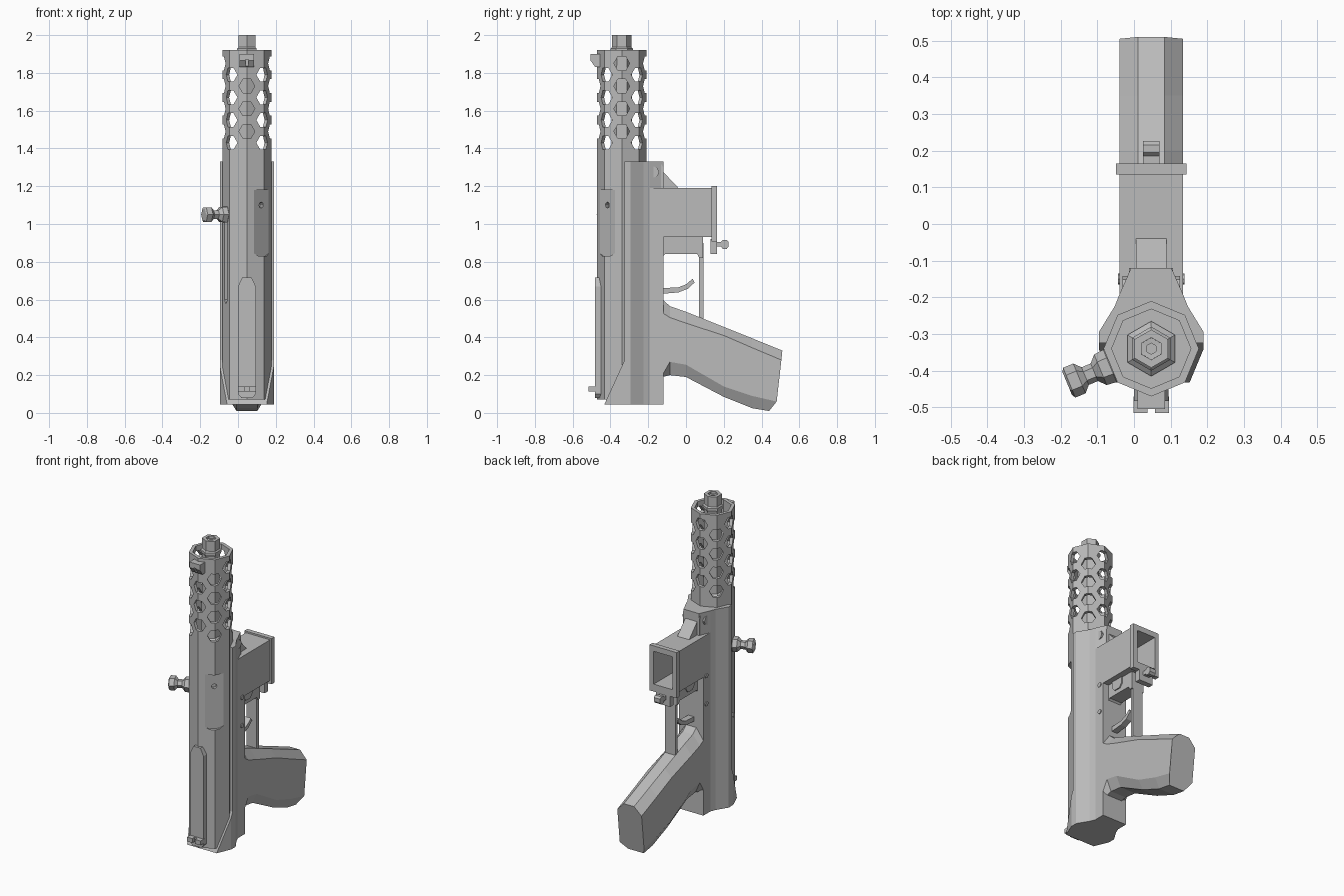
import bpy, bmesh, math
from mathutils import Vector, Matrix

cube = bpy.data.objects.get("Cube")
if cube:
    bpy.data.objects.remove(cube)

CX, CY = 0.047, -0.34          # axis of the tube
gray = bpy.data.materials.new("metal gray")
gray.use_nodes = True
gray.diffuse_color = (0.5, 0.5, 0.5, 1)
gray.node_tree.nodes["Principled BSDF"].inputs["Base Color"].default_value = (0.5, 0.5, 0.5, 1)


def finish(name, bm):
    bmesh.ops.recalc_face_normals(bm, faces=bm.faces)
    mesh = bpy.data.meshes.new(name)
    bm.to_mesh(mesh)
    bm.free()
    mesh.materials.append(gray)
    obj = bpy.data.objects.new(name, mesh)
    bpy.context.collection.objects.link(obj)
    return obj


def loft(bm, rings):
    """Skin a list of point rings and cap both ends."""
    rows = [[bm.verts.new(p) for p in ring] for ring in rings]
    n = len(rows[0])
    for a, b in zip(rows, rows[1:]):
        for i in range(n):
            j = (i + 1) % n
            bm.faces.new((a[i], a[j], b[j], b[i]))
    bm.faces.new(rows[0][::-1])
    bm.faces.new(rows[-1])


def lofted(name, rings):
    bm = bmesh.new()
    loft(bm, rings)
    return finish(name, bm)


def upright(name, pts, z0, z1):
    return lofted(name, [[(x, y, z) for x, y in pts] for z in (z0, z1)])


def sideways(name, pts, half):
    """Extrude a y-z profile across x, centred on the tube axis."""
    return lofted(name, [[(CX + s, y, z) for y, z in pts] for s in (-half, half)])


def box(name, half, y0, y1, z0, z1, dx=0):
    pts = [(CX + dx - half, y0), (CX + dx + half, y0), (CX + dx + half, y1), (CX + dx - half, y1)]
    return upright(name, pts, z0, z1)


def ngon(r, n, turn=0):
    return [(r * math.cos(turn + math.tau * i / n), r * math.sin(turn + math.tau * i / n)) for i in range(n)]


def turned(name, profile, n, turn=0):
    """Stack of regular rings on the tube axis, from (radius, z) pairs."""
    return lofted(name, [[(CX + x, CY + y, z) for x, y in ngon(r, n, turn)] for r, z in profile])


def spoke_rings(angle, z, sections, n):
    """Rings along a radial line from the axis, from (distance, radius) pairs."""
    d = Vector((math.cos(angle), math.sin(angle), 0))
    t = Vector((-d.y, d.x, 0))
    c = Vector((CX, CY, z))
    return [[c + d * dist + t * u + Vector((0, 0, v)) for u, v in ngon(r, n)] for dist, r in sections]


def cut(obj, cutter):
    mod = obj.modifiers.new("cut", "BOOLEAN")
    mod.operation = "DIFFERENCE"
    mod.solver = "EXACT"
    mod.object = cutter
    bpy.context.view_layer.objects.active = obj
    bpy.ops.object.modifier_apply(modifier=mod.name)
    bpy.data.objects.remove(cutter)


def radial_slab(name, angle, near, far, outline):
    """Radial cutter with an outline given as (sideways, z)."""
    d = Vector((math.cos(angle), math.sin(angle), 0))
    t = Vector((-d.y, d.x, 0))
    c = Vector((CX, CY, 0))
    return lofted(name, [[c + d * r + t * u + Vector((0, 0, z)) for u, z in outline] for r in (near, far)])


# Octagonal tube with a hollow, perforated upper shroud
tube = turned("octagonal_tube", [(0.13, 0.07), (0.13, 1.92)], 8)
cut(tube, turned("bore_cutter", [(0.108, 1.36), (0.108, 2.0)], 8))
bm = bmesh.new()
for k in range(8):
    for row in range(4):
        z = 1.43 + 0.12 * row + (0.06 if k % 2 == 0 else 0)
        if k == 6 and row == 3:
            continue                      # covered by the upper sight
        loft(bm, spoke_rings(k * math.pi / 4, z, [(0.085, 0.042), (0.16, 0.042)], 6))
cut(tube, finish("vent_cutter", bm))

# Side port flat, its small hole, and the handle slot
port = -math.pi / 4
cut(tube, radial_slab("port_cutter", port, 0.107, 0.2,
    [(-0.1, 1.18), (-0.1, 0.87), (-0.03, 0.83), (0.03, 0.83), (0.1, 0.87), (0.1, 1.18)]))
cut(tube, lofted("port_hole_cutter", spoke_rings(port, 1.1, [(0.085, 0.016), (0.15, 0.016)], 8)))
handle = math.radians(202.5)
cut(tube, radial_slab("slot_cutter", handle, 0.1, 0.2,
    [(-0.018, 1.07), (-0.018, 0.6), (0, 0.575), (0.018, 0.6), (0.018, 1.07)]))

# Inner barrel with stepped tip
up = math.pi / 2
barrel = turned("barrel", [(0.075, 1.35), (0.075, 1.365), (0.055, 1.38), (0.053, 1.9), (0.06, 1.915),
                           (0.06, 1.928), (0.052, 1.936), (0.052, 2.0)], 6, up)
cut(barrel, turned("muzzle_cutter", [(0.015, 1.9), (0.015, 1.985), (0.03, 1.986), (0.031, 2.05)], 6, up))

# Charging handle spool
lofted("charging_handle", spoke_rings(handle, 1.05,
    [(0.1, 0.03), (0.122, 0.048), (0.15, 0.045), (0.168, 0.026), (0.195, 0.026),
     (0.212, 0.044), (0.242, 0.044), (0.248, 0.034)], 6))

# Rear shell around the tube, with wings sweeping forward at the foot
half = [(0.101, -0.441), (0.143, -0.34), (0.143, -0.295), (0.1, -0.225), (0.086, -0.19), (0.055, -0.12)]
shell = [(CX + x, y) for x, y in half] + [(CX - x, y) for x, y in reversed(half)]
for name, top, normal in (("rear_shell", 1.33, (0, -1, 0)), ("foot_wings", 0.28, (0, -0.23, 0.105))):
    bm = bmesh.new()
    loft(bm, [[(x, y, z) for x, y in shell] for z in (0.045, top)])
    cutres = bmesh.ops.bisect_plane(bm, geom=bm.verts[:] + bm.edges[:] + bm.faces[:],
                                    plane_co=(0, -0.325, 0.28), plane_no=normal, clear_outer=True)
    edges = [e for e in cutres["geom_cut"] if isinstance(e, bmesh.types.BMEdge)]
    bmesh.ops.holes_fill(bm, edges=[e for e in edges if e.is_valid], sides=0)
    finish(name, bm)

# Frame spine, upper lug and brace
box("frame_spine", 0.086, -0.2, -0.12, 0.045, 1.19)
sideways("hinge_lug", [(-0.23, 1.18), (-0.12, 1.18), (-0.12, 1.3), (-0.14, 1.33), (-0.23, 1.33)], 0.06)
sideways("diagonal_brace", [(-0.14, 1.18), (-0.03, 1.18), (-0.12, 1.275), (-0.14, 1.275)], 0.042)
for name, y, z, r, reach in (("hinge_pin", -0.172, 1.275, 0.03, 0.078),
                             ("upper_pin", -0.15, 0.93, 0.015, 0.091),
                             ("lower_pin", -0.15, 0.75, 0.015, 0.091)):
    sideways(name, [(y + u, z + v) for u, v in ngon(r, 8)], reach)

# Hollow magazine well with a raised rim
well = box("magazine_well", 0.086, -0.13, 0.14, 0.93, 1.19)
rim = box("magazine_well_rim", 0.096, 0.135, 0.165, 0.908, 1.2)
for part in (well, rim):
    cut(part, box("well_cutter", 0.066, -0.1, 0.3, 0.955, 1.165))
box("catch_lug", 0.05, 0.13, 0.165, 0.84, 0.92)
sideways("magazine_catch", [(0.15, 0.88), (0.185, 0.88), (0.195, 0.868), (0.215, 0.868), (0.226, 0.88),
                            (0.226, 0.905), (0.215, 0.916), (0.195, 0.916), (0.185, 0.905), (0.15, 0.905)], 0.022)

# Trigger guard and trigger
sideways("guard_bridge", [(-0.13, 0.82), (-0.11, 0.84), (0.06, 0.84), (0.07, 0.82),
                          (0.09, 0.82), (0.09, 0.94), (-0.13, 0.94)], 0.045)
box("guard_post", 0.036, 0.07, 0.092, 0.46, 0.9)
sideways("guard_plate", [(-0.08, 0.935), (-0.08, 0.89), (-0.06, 0.866), (-0.015, 0.866),
                         (0.005, 0.89), (0.005, 0.935)], 0.052)
sideways("trigger", [(-0.13, 0.66), (-0.04, 0.665), (0.0, 0.68), (0.035, 0.71), (0.045, 0.69),
                     (0.01, 0.657), (-0.04, 0.638), (-0.13, 0.63)], 0.02)

# Grip: chamfered section swept along stations of four (y, z) levels
stations = [[(y, z) for z in levels] for y, levels in (
    (-0.125, (0.6, 0.53, 0.2, 0.19)), (-0.085, (0.565, 0.505, 0.27, 0.2)),
    (0.0, (0.535, 0.475, 0.255, 0.19)), (0.2, (0.455, 0.41, 0.14, 0.085)),
    (0.35, (0.395, 0.345, 0.09, 0.025)))]
stations.append([(0.51, 0.33), (0.505, 0.28), (0.48, 0.06), (0.44, 0.01)])
widths = (0.036, 0.086, 0.086, 0.055)
lofted("grip", [[(CX + w, y, z) for w, (y, z) in zip(widths, s)] +
                [(CX - w, y, z) for w, (y, z) in reversed(list(zip(widths, s)))] for s in stations])

# Front strip with a chamfered top, and paired sight ears
strip = [(-0.047, 0.1), (-0.03, 0.08), (0.03, 0.08), (0.047, 0.1), (0.047, 0.67), (0.025, 0.716),
         (-0.025, 0.716), (-0.047, 0.67)]
lofted("front_strip", [[(CX + x, y, z) for x, z in strip] for y in (-0.483, -0.445)])
box("lower_sight_base", 0.047, -0.492, -0.46, 0.112, 0.14)
for side, label in ((-1, "right"), (1, "left")):
    box("lower_sight_ear_" + label, 0.019, -0.515, -0.47, 0.112, 0.14, side * 0.029)
upper = sideways("upper_sight", [(-0.455, 1.83), (-0.48, 1.83), (-0.505, 1.865), (-0.505, 1.9), (-0.455, 1.9)], 0.038)
cut(upper, box("sight_notch_cutter", 0.008, -0.6, -0.485, 1.8, 1.87))
